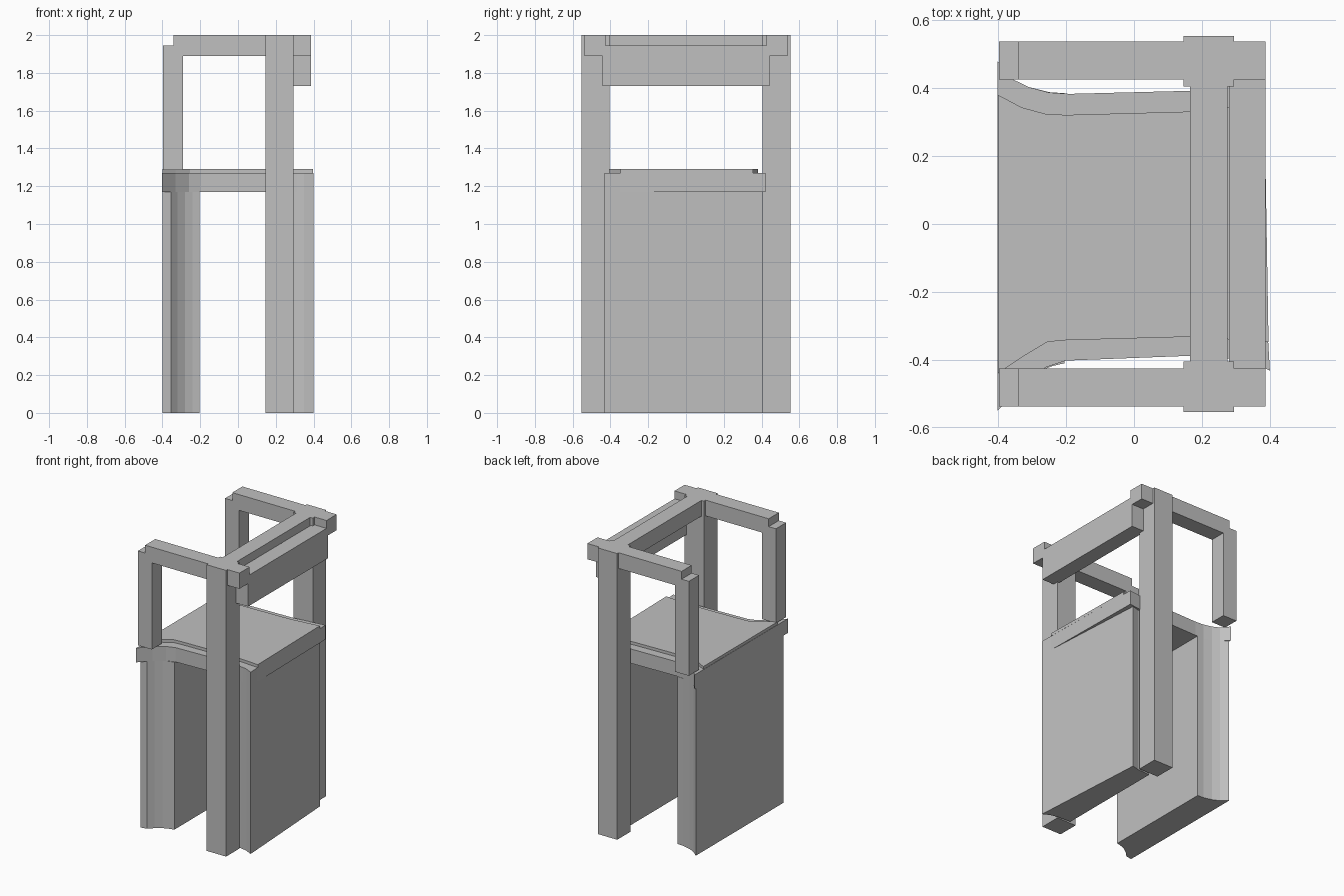
import bpy
import bmesh

cube = bpy.data.objects.get("Cube")
if cube:
    bpy.data.objects.remove(cube, do_unlink=True)

gray = bpy.data.materials.new("plain_gray")
gray.use_nodes = True
gray.diffuse_color = (0.53, 0.53, 0.53, 1)
gray.node_tree.nodes["Principled BSDF"].inputs["Base Color"].default_value = (0.53, 0.53, 0.53, 1)


def prism(name, outline, low, high):
    """Extrude a plan outline from one height to another."""
    bm = bmesh.new()
    face = bm.faces.new([bm.verts.new((x, y, low)) for x, y in outline])
    ext = bmesh.ops.extrude_face_region(bm, geom=[face])
    for v in ext["geom"]:
        if isinstance(v, bmesh.types.BMVert):
            v.co.z = high
    bmesh.ops.recalc_face_normals(bm, faces=bm.faces)
    mesh = bpy.data.meshes.new(name)
    bm.to_mesh(mesh)
    bm.free()
    mesh.materials.append(gray)
    obj = bpy.data.objects.new(name, mesh)
    bpy.context.collection.objects.link(obj)
    return obj


def box(name, x0, x1, y0, y1, z0, z1):
    return prism(name, [(x0, y0), (x1, y0), (x1, y1), (x0, y1)], z0, z1)


# Side frames: tall post, arm rail and short front upright on each side
for side, s in (("right", -1), ("left", 1)):
    def span(a, b):
        return sorted((s * a, s * b))
    box(side + "_post", 0.145, 0.295, *span(0.405, 0.553), 0, 2)
    box(side + "_arm_rail", -0.342, 0.387, *span(0.425, 0.537), 1.89, 2)
    box(side + "_arm_upright", -0.398, -0.29, *span(0.425, 0.537), 1.285, 1.945)

# Top crossbeam and backrest board
box("top_crossbeam", 0.165, 0.275, -0.41, 0.41, 1.89, 2)
box("backrest_board", 0.28, 0.387, -0.443, 0.443, 1.73, 1.945)

# Seat with flared front corners, and its slightly raised centre
prism("seat_slab", [
    (-0.402, -0.55), (-0.33, -0.475), (-0.26, -0.422), (-0.2, -0.402),
    (0.165, -0.388), (0.396, -0.405), (0.383, 0.42), (0.165, 0.392),
    (-0.19, 0.383), (-0.25, 0.387), (-0.31, 0.403), (-0.355, 0.425),
    (-0.402, 0.48)], 1.17, 1.27)
prism("seat_centre", [
    (-0.4, -0.44), (-0.33, -0.392), (-0.255, -0.347), (-0.2, -0.342),
    (0.165, -0.332), (0.396, -0.347), (0.384, 0.355), (0.165, 0.331),
    (-0.2, 0.321), (-0.26, 0.324), (-0.33, 0.343), (-0.4, 0.38)], 1.27, 1.29)

# Thick support panels with concave ends
prism("front_panel", [
    (-0.4, -0.506), (-0.355, -0.498), (-0.32, -0.463), (-0.28, -0.434),
    (-0.24, -0.418), (-0.205, -0.41), (-0.205, 0.385), (-0.25, 0.388),
    (-0.31, 0.403), (-0.355, 0.425), (-0.4, 0.463)], 0, 1.17)
prism("rear_panel", [
    (0.2, -0.39), (0.3, -0.396), (0.35, -0.407), (0.4, -0.432),
    (0.35, 0.408), (0.3, 0.395), (0.2, 0.388)], 0, 1.27)
